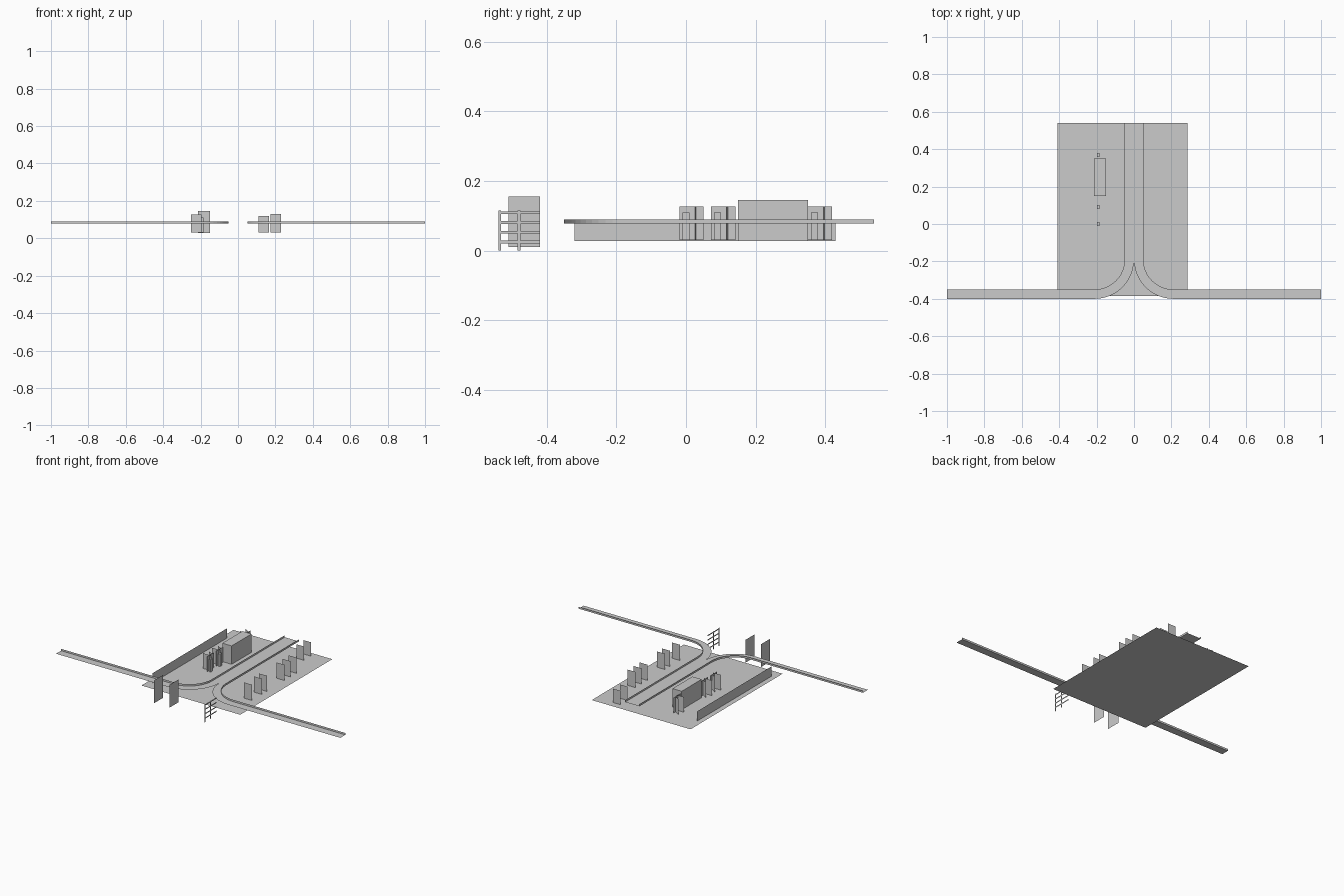
import bpy, math

if "Cube" in bpy.data.objects:
    bpy.data.objects.remove(bpy.data.objects["Cube"])

GZ, RZ, WZ = 0.028, 0.078, 0.09   # ground, road deck and parapet top heights


def mesh(name, verts, faces):
    me = bpy.data.meshes.new(name)
    me.from_pydata(verts, [], faces)
    ob = bpy.data.objects.new(name, me)
    bpy.context.collection.objects.link(ob)
    return ob


def card(name, a, b, z0, z1):
    """Thin upright sheet standing between two plan points."""
    return mesh(name, [(*a, z0), (*b, z0), (*b, z1), (*a, z1)], [(0, 1, 2, 3)])


def box(name, x0, x1, y0, y1, z0, z1):
    v = [(x, y, z) for x in (x0, x1) for y in (y0, y1) for z in (z0, z1)]
    return mesh(name, v, [(0, 1, 3, 2), (4, 6, 7, 5), (0, 4, 5, 1),
                          (2, 3, 7, 6), (0, 2, 6, 4), (1, 5, 7, 3)])


def strip(name, a, b):
    """Ribbon of quads between two equal point rows, mirrored across x."""
    n = len(a)
    ob = mesh(name, a + b, [(i, i + 1, n + i + 1, n + i) for i in range(n - 1)])
    m = ob.modifiers.new("mirror", 'MIRROR')
    m.use_clip = True
    return ob


# Ground sheet
mesh("ground", [(-0.41, -0.385, GZ), (0.285, -0.385, GZ),
                (0.285, 0.54, GZ), (-0.41, 0.54, GZ)], [(0, 1, 2, 3)])


# Raised road: side arm, quarter bend, then straight lane to the back
def edge(r, z):
    cx, cy = 0.21, -0.19
    pts = [(1.0, cy - r, z)]
    for i in range(13):
        t = math.radians(270 - 90 * i / 12)
        pts.append((cx + r * math.cos(t), cy + r * math.sin(t), z))
    pts.append((cx - r, 0.54, z))
    return pts


strip("road_deck", edge(0.21, RZ), edge(0.16, RZ))
strip("road_parapet", edge(0.16, RZ), edge(0.16, WZ))

# Long side wall and main block
card("side_wall", (-0.377, -0.32), (-0.377, 0.43), GZ, 0.09)
box("building", -0.215, -0.15, 0.15, 0.35, GZ, 0.145)

# Booths beside the building: crossed sheets with a small post
for c in (0.016, 0.107, 0.385):
    card("booth_front", (-0.25, c - 0.01), (-0.195, c - 0.01), 0.03, 0.127)
    card("booth_side", (-0.205, c - 0.035), (-0.205, c + 0.035), 0.03, 0.127)
    card("booth_diagonal", (-0.24, c + 0.034), (-0.2, c + 0.01), 0.03, 0.127)
    box("booth_post", -0.197, -0.185, c - 0.026, c - 0.006, 0.03, 0.11)

# Upright cards on the right side of the ground
for x, y in ((0.2025, -0.19), (0.2025, -0.09), (0.2025, -0.04), (0.2025, 0.14),
             (0.2025, 0.2), (0.2025, 0.26), (0.137, 0.43), (0.137, 0.5)):
    top = 0.13 if x > 0.2 else 0.118
    card("standing_card", (x - 0.028, y), (x + 0.028, y), 0.03, top)

# Tall boards in front
for x in (-0.234, -0.126):
    card("tall_board", (x, -0.51), (x, -0.42), 0.01, 0.155)

# Fence in front: two posts and four rails
FX = 0.142
for y in (-0.535, -0.48):
    card("fence_post", (FX, y - 0.004), (FX, y + 0.004), 0.0, 0.115)
for z in (0.025, 0.053, 0.081, 0.109):
    card("fence_rail", (FX, -0.535), (FX, -0.42), z - 0.004, z + 0.004)
